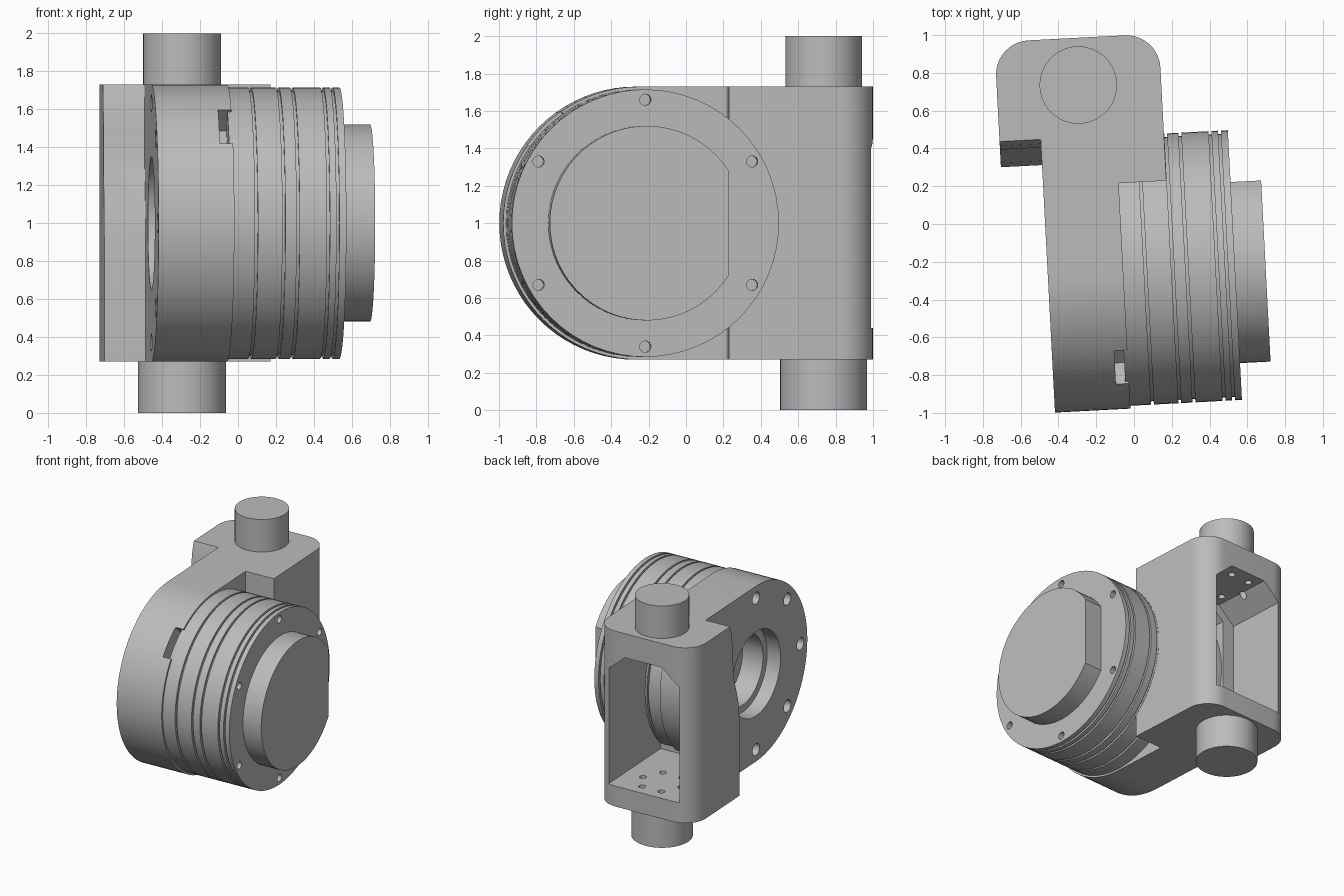
import bpy, bmesh
from math import sin, cos, pi, radians, sqrt, acos
from mathutils import Vector

if "Cube" in bpy.data.objects:
    bpy.data.objects.remove(bpy.data.objects["Cube"])

grey = bpy.data.materials.new("machined_grey")
grey.use_nodes = True
grey.diffuse_color = (0.5, 0.5, 0.5, 1)
grey.node_tree.nodes["Principled BSDF"].inputs["Base Color"].default_value = (0.5, 0.5, 0.5, 1)

YC, ZC = -0.245, 1.0        # drum axis, running along x
PX, PY = -0.256, 0.75       # post axis, running along z
BOTTOM, TOP = 0.27, 1.73
FACE, STEP = -0.47, -0.07   # housing ends along x
R = 0.73


def add(name, bm):
    bmesh.ops.recalc_face_normals(bm, faces=bm.faces)
    mesh = bpy.data.meshes.new(name)
    bm.to_mesh(mesh)
    bm.free()
    obj = bpy.data.objects.new(name, mesh)
    bpy.context.collection.objects.link(obj)
    mesh.materials.append(grey)
    return obj


def prism(name, pts, axis, lo, hi):
    """Extrude a 2D outline along x, y or z."""
    place = {"x": lambda a, b, t: (t, a, b),
             "y": lambda a, b, t: (a, t, b),
             "z": lambda a, b, t: (a, b, t)}[axis]
    bm = bmesh.new()
    ends = [[bm.verts.new(place(a, b, t)) for a, b in pts] for t in (lo, hi)]
    bm.faces.new(ends[0])
    bm.faces.new(ends[1])
    for i in range(len(pts)):
        j = (i + 1) % len(pts)
        bm.faces.new((ends[0][i], ends[0][j], ends[1][j], ends[1][i]))
    return add(name, bm)


def arc(cx, cy, r, a0, a1, n):
    return [(cx + r * cos(a0 + (a1 - a0) * i / n),
             cy + r * sin(a0 + (a1 - a0) * i / n)) for i in range(n + 1)]


def rod(name, axis, a, b, r, lo, hi, n=64):
    return prism(name, arc(a, b, r, 0, 2 * pi, n)[:-1], axis, lo, hi)


def combine(target, tool, operation="DIFFERENCE"):
    mod = target.modifiers.new("cut", "BOOLEAN")
    mod.operation, mod.object, mod.solver = operation, tool, "EXACT"
    bpy.context.view_layer.objects.active = target
    bpy.ops.object.modifier_apply(modifier=mod.name)
    bpy.data.objects.remove(tool)


# Rear bracket with rounded back corners
left, right, back, front, cr = -0.688, 0.183, 1.0, 0.22, 0.18
plan = ([(left, front), (right, front)]
        + arc(right - cr, back - cr, cr, 0, pi / 2, 10)
        + arc(left + cr, back - cr, cr, pi / 2, pi, 10))
body = prism("bracket_housing", plan, "z", BOTTOM, TOP)

# Relief in front of the side lug
relief = [(0, 0.2), (0.337, 0.2), (0.337, 0.9), (0.36, 1.08), (0.427, 1.3),
          (0.43, 1.5), (0.45, 1.65), (0.476, 1.74), (0.476, 1.9), (0, 1.9)]
combine(body, prism("cutter", relief, "x", -0.9, FACE))

# Window and cavity through the back
for x0, x1, y0, y1 in ((-0.56, 0.07, 0.5, 1.2), (-0.45, 0.07, 0.25, 0.51)):
    window = [(x0, 0.44), (x1, 0.44), (x1, 1.40), (x1 - 0.15, 1.53),
              (x0 + 0.15, 1.53), (x0, 1.40)]
    combine(body, prism("cutter", window, "y", y0, y1))

# Round housing that joins the bracket
joint = 0.25
swing = acos((joint - YC) / R)
outline = ([(joint, TOP)] + arc(YC, ZC, R, pi / 2, 3 * pi / 2, 40)
           + [(joint, BOTTOM)] + arc(YC, ZC, R, -swing, swing, 24))
combine(body, prism("housing", outline, "x", FACE, STEP), "UNION")

# Stepped bore and bolt circle in the side face
combine(body, rod("cutter", "x", YC, ZC, 0.35, -0.6, FACE + 0.12))
combine(body, rod("cutter", "x", YC, ZC, 0.29, FACE + 0.1, FACE + 0.3))
for i in range(8):
    a = i * pi / 4
    if cos(a) < 0.1:
        combine(body, rod("cutter", "x", YC + 0.63 * cos(a), ZC + 0.63 * sin(a),
                          0.05, FACE - 0.05, FACE + 0.12, 20))

# Radial slot on the upper front of the housing
out, across = Vector((-1, 1)) / sqrt(2), Vector((1, 1)) / sqrt(2)
hub = Vector((YC, ZC))
slot = [tuple(hub + out * d + across * w) for d, w in
        ((0.56, -0.125), (0.9, -0.125), (0.9, 0.125), (0.56, 0.125))]
combine(body, prism("cutter", slot, "x", -0.14, 0.0))

# Screw holes in the cavity floor and ceiling
for i in range(6):
    a = i * pi / 3
    for z0, z1 in ((0.36, 0.5), (1.48, 1.6)):
        combine(body, rod("cutter", "z", PX + 0.17 * cos(a), PY + 0.17 * sin(a),
                          0.027, z0, z1, 16))

# Grooved drum, turned around the x axis
rd, groove = 0.715, 0.018
profile = [(STEP - 0.02, 0), (STEP - 0.02, rd)]
for x in (0.04, 0.185, 0.26, 0.42, 0.47):
    profile += [(x, rd), (x, rd - groove), (x + 0.015, rd - groove), (x + 0.015, rd)]
profile += [(0.522, rd), (0.522, 0)]
bm = bmesh.new()
verts = [bm.verts.new((x, YC, ZC + r)) for x, r in profile]
edges = [bm.edges.new(p) for p in zip(verts, verts[1:])]
bmesh.ops.spin(bm, geom=verts + edges, cent=(0, YC, ZC), axis=(1, 0, 0),
               angle=2 * pi, steps=64)
bmesh.ops.remove_doubles(bm, verts=bm.verts, dist=0.0005)
drum = add("grooved_drum", bm)
for i in range(6):
    a = radians(30 + 60 * i)
    combine(drum, rod("cutter", "x", YC + 0.66 * cos(a), ZC + 0.66 * sin(a),
                      0.03, 0.45, 0.6, 16))

# End cap with one flat side
flat = acos(0.44 / 0.52)
cap = prism("end_cap", arc(YC, ZC, 0.52, flat, 2 * pi - flat, 48), "x", 0.51, 0.684)

# Upper and lower posts
upper = rod("upper_post", "z", PX, PY, 0.205, TOP - 0.02, 2.0)
lower = rod("lower_post", "z", PX, PY, 0.232, 0.0, BOTTOM + 0.02)

# Smooth shading and the slight turn of the whole assembly
bpy.ops.object.select_all(action="DESELECT")
for obj in (body, drum, cap, upper, lower):
    obj.rotation_euler.z = radians(3)
    obj.select_set(True)
bpy.context.view_layer.objects.active = body
bpy.ops.object.shade_smooth_by_angle(angle=radians(30))
